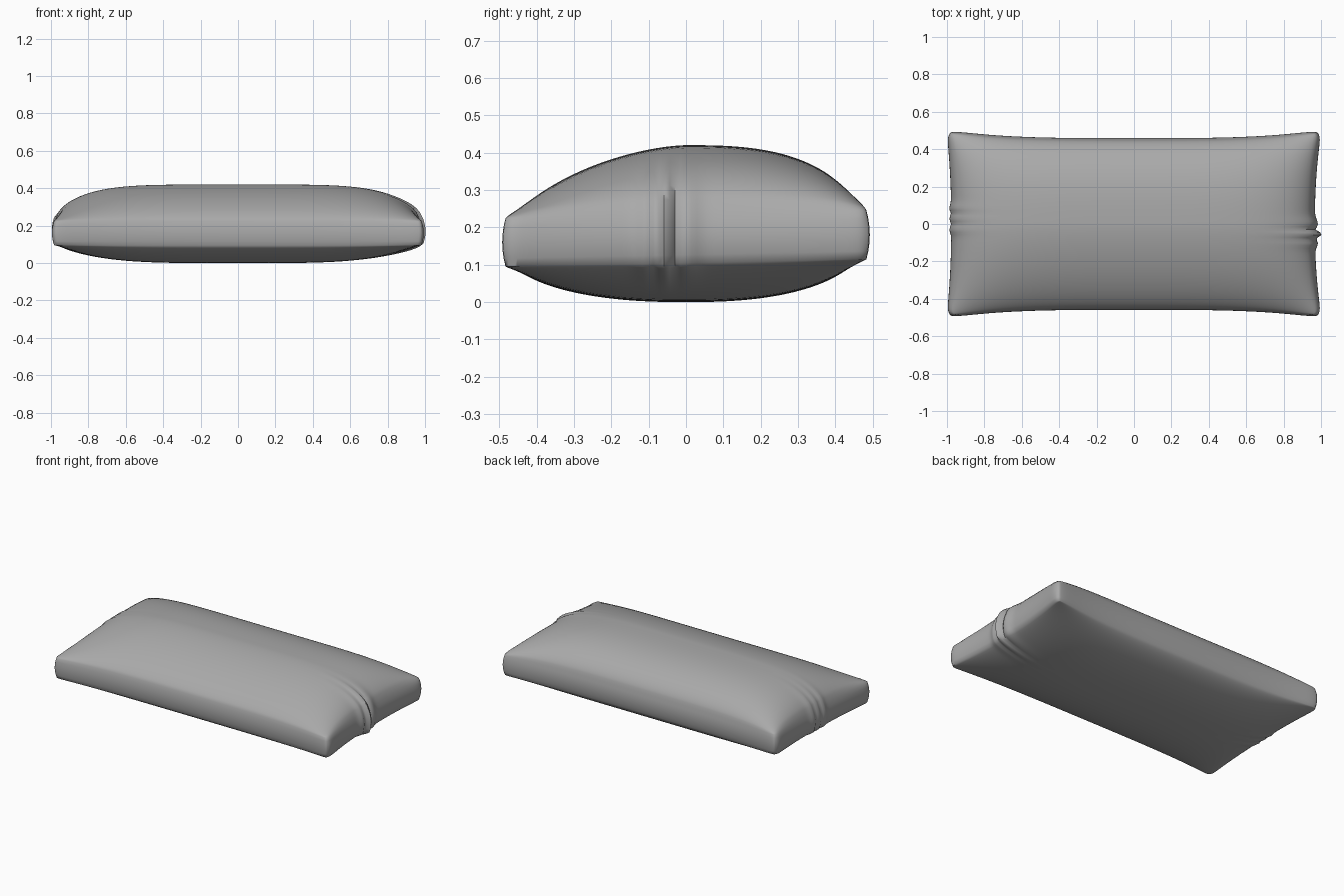
import bpy, bmesh
from math import sin, pi, exp, copysign

cube = bpy.data.objects.get("Cube")
if cube:
    bpy.data.objects.remove(cube, do_unlink=True)


def bump(t, centre, width):
    return exp(-((t - centre) / width) ** 2)


def spread(s):
    # Crowd the rows toward the rim, where the curvature is strongest
    return 0.4 * s + 0.6 * sin(s * pi / 2)


def dome(t, power, soft):
    return max(0.0, 1 - abs(t) ** power) ** soft


def folds(y, right):
    # Gathered fabric at the short ends: a pinch between two soft ridges
    if right:
        return bump(y, 0.0, 0.035) * 0.4 - bump(y, -0.055, 0.022) + bump(y, -0.1, 0.03) * 0.4
    return 0.25 * (bump(y, 0.03, 0.03) - bump(y, -0.03, 0.025) - bump(y, 0.08, 0.03))


def pillow_point(s, t, w):
    u, v = spread(s), spread(t)
    au, av = abs(u), abs(v)
    right = u > 0
    # Plan outline: pulled-in edges and rounded, pointed corners
    waist = 0.955 if right else 0.965
    corner = (au * av) ** 24
    x = u * (waist + (0.99 - waist) * av ** 2.2) - copysign(0.022 * corner, u)
    y = v * (0.45 + 0.043 * au ** 3.5) - copysign(0.012 * corner, v)
    # Side band bulges slightly outward
    swell = 1 - w * w
    x += copysign(0.012 * swell * au ** 40, u)
    y += copysign(0.009 * swell * av ** 40, v)
    # Upper and lower rims, then the domed sheets
    tilt = 0.01 * v
    top, bottom = 0.235 + tilt, 0.105 + tilt
    z = bottom + (top - bottom) * (w + 1) / 2
    if w > 0.99:
        across = dome(v, 1.6, 0.7) if v < 0 else dome(v, 2.8, 0.6)
        z += (0.42 - top) * across * dome(u, 5, 0.6)
    elif w < -0.99:
        z -= bottom * dome(v, 2.4, 0.65) * dome(u, 4, 0.8)
    # Creases fade toward the middle
    f = folds(y, right)
    x += copysign(0.04 * f * au ** 14, u)
    z += copysign(0.016 * f * au ** 9 * (1 - au ** 30), w)
    return x, y, z


# Two sheets joined by a side band
bm = bmesh.new()
for level in (-1, 1):
    sheet = bmesh.ops.create_grid(bm, x_segments=60, y_segments=90, size=1)
    for vert in sheet["verts"]:
        vert.co.z = level
rim = [e for e in bm.edges if e.is_boundary]
bmesh.ops.bridge_loops(bm, edges=rim)
band = [e for e in bm.edges if abs(e.verts[0].co.z - e.verts[1].co.z) > 1]
bmesh.ops.subdivide_edges(bm, edges=band, cuts=5, use_grid_fill=True)
for vert in bm.verts:
    vert.co = pillow_point(*vert.co)
bmesh.ops.recalc_face_normals(bm, faces=bm.faces)
mesh = bpy.data.meshes.new("pillow")
bm.to_mesh(mesh)
bm.free()

# Plain grey fabric
fabric = bpy.data.materials.new("grey fabric")
fabric.use_nodes = True
grey = (0.4, 0.4, 0.4, 1)
fabric.diffuse_color = grey
fabric.node_tree.nodes["Principled BSDF"].inputs["Base Color"].default_value = grey
mesh.materials.append(fabric)

pillow = bpy.data.objects.new("pillow", mesh)
bpy.context.collection.objects.link(pillow)
bpy.context.view_layer.objects.active = pillow
pillow.select_set(True)
bpy.ops.object.shade_smooth_by_angle(angle=pi / 3)
